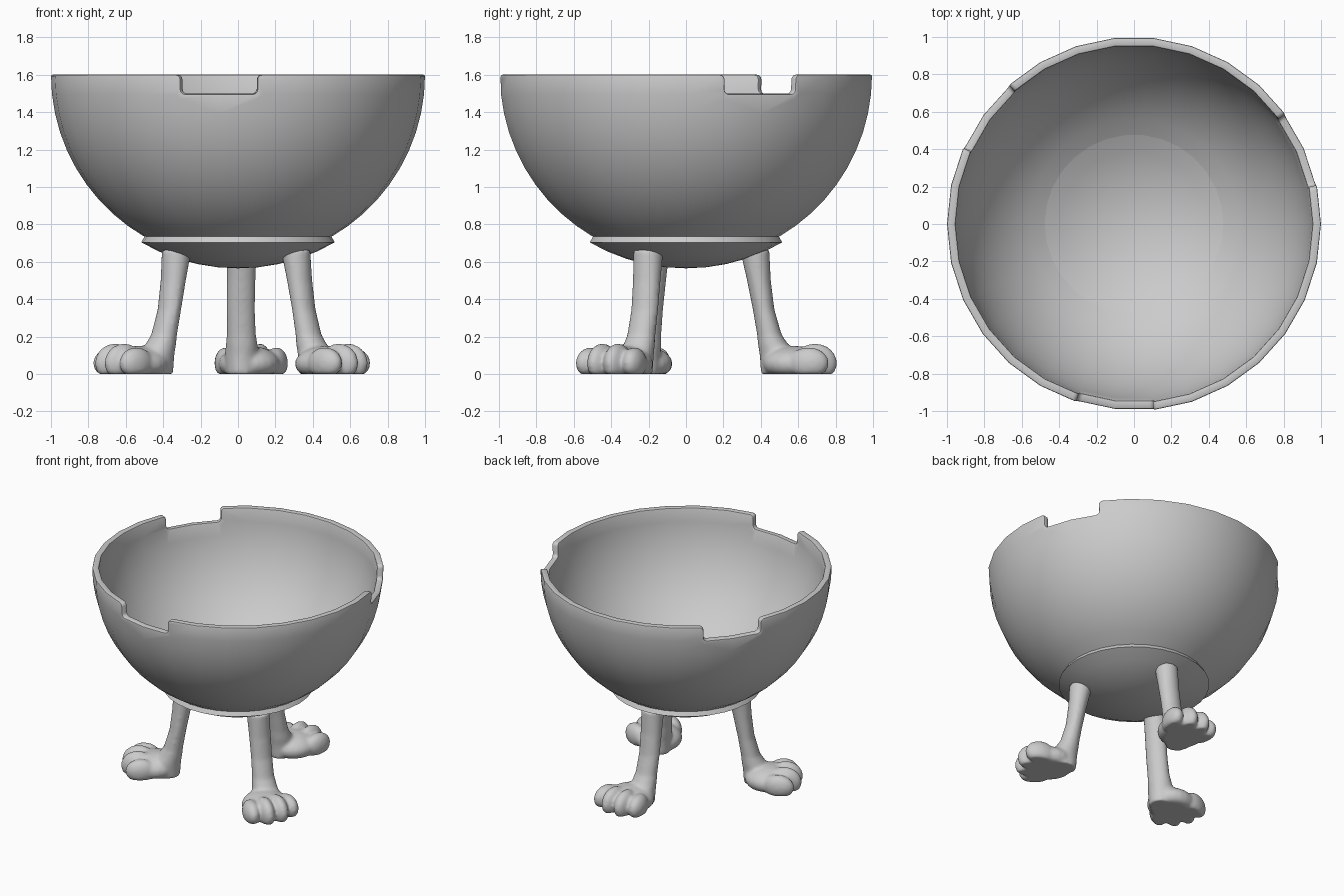
import bpy, bmesh, math
from mathutils import Vector, Matrix

if "Cube" in bpy.data.objects:
    bpy.data.objects.remove(bpy.data.objects["Cube"])

SEG = 30                      # sides of the bowl
C = Vector((0, 0, 1.6))       # centre of the bowl's sphere


def new_object(name, bm):
    me = bpy.data.meshes.new(name)
    bm.to_mesh(me)
    bm.free()
    ob = bpy.data.objects.new(name, me)
    bpy.context.collection.objects.link(ob)
    return ob


def build_bowl():
    bm = bmesh.new()
    # outer profile: hemisphere with a thicker cap below the 30 degree ring
    prof = [(a, 1.0) for a in range(90, 29, -6)] + [(a, 1.035) for a in range(30, 0, -6)]
    rings = []
    for a, r in prof:
        t = math.radians(a)
        rings.append([bm.verts.new(C + Vector((
            r * math.sin(t) * math.cos(math.tau * i / SEG),
            r * math.sin(t) * math.sin(math.tau * i / SEG),
            -r * math.cos(t)))) for i in range(SEG)])
    pole = bm.verts.new(C - Vector((0, 0, 1.035)))
    for k in range(len(rings) - 1):
        for i in range(SEG):
            if k == 0 and i % 10 in (1, 2):      # three rim notches
                continue
            j = (i + 1) % SEG
            bm.faces.new((rings[k][i], rings[k][j], rings[k + 1][j], rings[k + 1][i]))
    for i in range(SEG):
        bm.faces.new((rings[-1][i], rings[-1][(i + 1) % SEG], pole))
    bmesh.ops.delete(bm, geom=[v for v in bm.verts if not v.link_faces], context='VERTS')

    # inner wall
    ret = bmesh.ops.extrude_face_region(bm, geom=bm.faces[:], use_keep_orig=True)
    for v in [g for g in ret['geom'] if isinstance(g, bmesh.types.BMVert)]:
        v.co = C + (v.co - C).normalized() * 0.955
    bmesh.ops.recalc_face_normals(bm, faces=bm.faces[:])

    # rounded notch corners, then softened rim edges
    def sharp():
        return [e for e in bm.edges if len(e.link_faces) == 2
                and min(v.co.z for v in e.verts) > 1.4 and e.calc_face_angle() > 0.8]

    def depth(e):
        return abs((e.verts[0].co - C).length - (e.verts[1].co - C).length)

    bmesh.ops.bevel(bm, geom=[e for e in sharp() if depth(e) > 0.02], offset=0.025,
                    segments=3, profile=0.5, affect='EDGES', clamp_overlap=True)
    bmesh.ops.bevel(bm, geom=sharp(), offset=0.008, segments=2, profile=0.5,
                    affect='EDGES', clamp_overlap=True)
    ob = new_object("bowl", bm)
    bpy.context.view_layer.objects.active = ob
    ob.select_set(True)
    bpy.ops.object.shade_smooth_by_angle(angle=math.radians(35))
    ob.select_set(False)


def blob(bm, loc, rad, turn=0):
    m = (Matrix.Translation(loc) @ Matrix.Rotation(math.radians(turn), 4, 'Z')
         @ Matrix.Diagonal((*rad, 1)))
    bmesh.ops.create_uvsphere(bm, u_segments=24, v_segments=16, radius=1, matrix=m)


def build_leg():
    bm = bmesh.new()
    # shaft: x, y, z, radius x, radius y
    sections = [(.02, .505, 0, .085, .105), (.02, .50, .10, .092, .106),
                (.02, .467, .155, .085, .082), (.018, .446, .21, .078, .066),
                (.015, .415, .345, .076, .058), (.017, .39, .5, .077, .064),
                (.02, .367, .665, .080, .079)]
    loops = [[bm.verts.new((x + rx * math.cos(math.tau * i / 24),
                            y + ry * math.sin(math.tau * i / 24), z)) for i in range(24)]
             for x, y, z, rx, ry in sections]
    for a, b in zip(loops, loops[1:]):
        for i in range(24):
            j = (i + 1) % 24
            bm.faces.new((a[i], a[j], b[j], b[i]))
    bm.faces.new(loops[0][::-1])
    bm.faces.new(loops[-1])
    # foot and four toes
    blob(bm, (.06, .58, .055), (.165, .17, .095))
    for x, y, ry, rz, turn in ((-.065, .665, .105, .085, 8), (.022, .69, .118, .105, 2),
                               (.118, .69, .118, .105, -3), (.205, .655, .11, .085, -10)):
        blob(bm, (x, y, .058), (.06, ry, rz), turn)
    for v in bm.verts:                           # flat sole
        v.co.z = max(v.co.z, 0)
    return bm


def build_legs():
    first = new_object("back_leg", build_leg())
    for i, name in enumerate(("back_leg", "front_left_leg", "front_right_leg")):
        ob = first if i == 0 else bpy.data.objects.new(name, first.data)
        if i:
            bpy.context.collection.objects.link(ob)
        ob.rotation_euler.z = math.radians(120 * i)
        rm = ob.modifiers.new("Blend", 'REMESH')
        rm.mode = 'VOXEL'
        rm.voxel_size = 0.012
        rm.use_smooth_shade = True
        sm = ob.modifiers.new("Smooth", 'SMOOTH')
        sm.factor = 0.5
        sm.iterations = 6


build_bowl()
build_legs()
